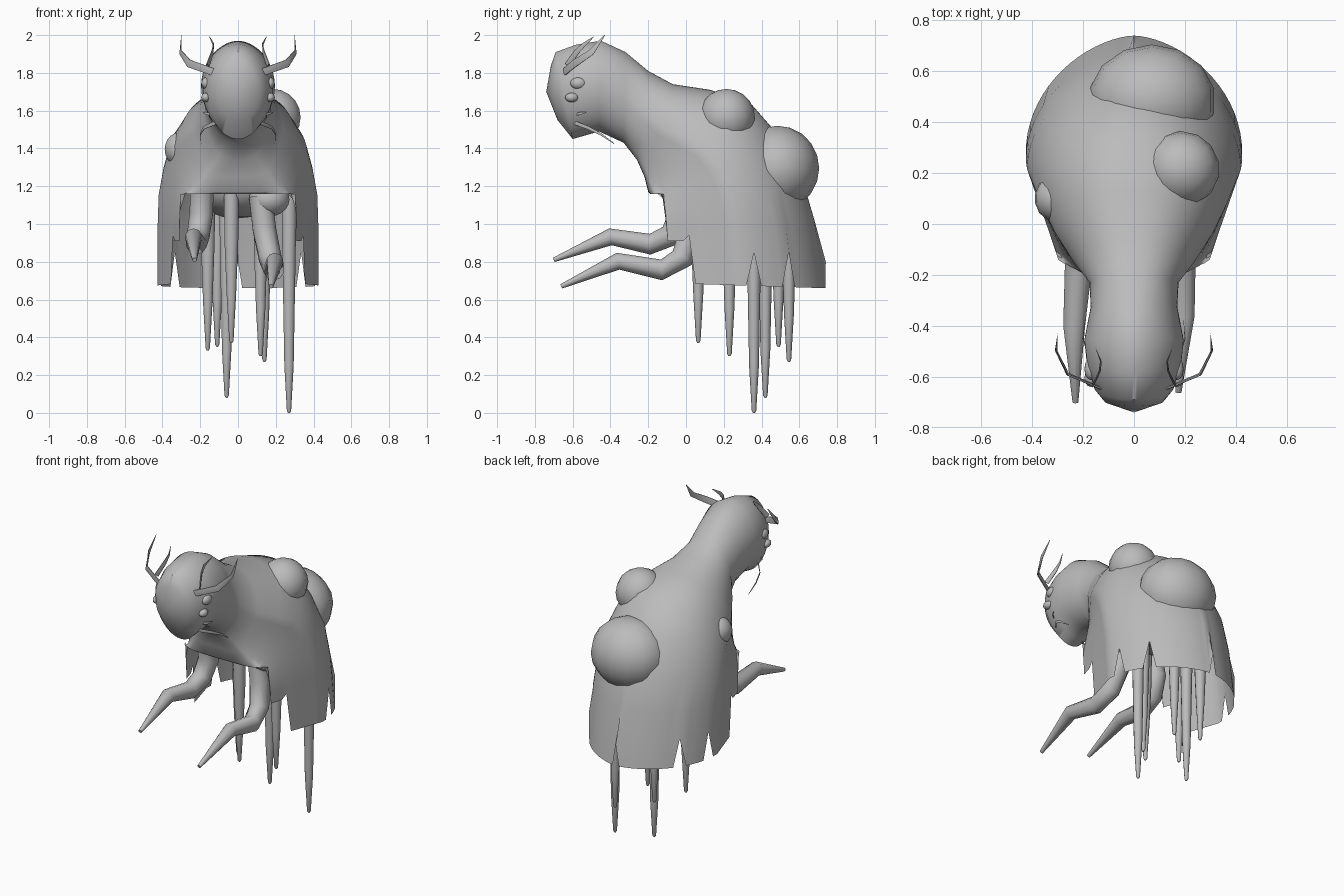
import bpy, bmesh, math
from mathutils import Vector

if "Cube" in bpy.data.objects:
    bpy.data.objects.remove(bpy.data.objects["Cube"])

grey = bpy.data.materials.new("plain grey")
grey.diffuse_color = (0.5, 0.5, 0.5, 1)
grey.use_nodes = True
grey.node_tree.nodes["Principled BSDF"].inputs["Base Color"].default_value = grey.diffuse_color


def finish(bm, name, angle=50):
    bmesh.ops.recalc_face_normals(bm, faces=bm.faces[:])
    me = bpy.data.meshes.new(name)
    bm.to_mesh(me)
    bm.free()
    me.materials.append(grey)
    ob = bpy.data.objects.new(name, me)
    bpy.context.collection.objects.link(ob)
    bpy.ops.object.select_all(action='DESELECT')
    ob.select_set(True)
    bpy.context.view_layer.objects.active = ob
    bpy.ops.object.shade_smooth_by_angle(angle=math.radians(angle))
    return ob


def bridge(bm, rings):
    for r, s in zip(rings, rings[1:]):
        n = len(r)
        for j in range(n):
            bm.faces.new((r[j], r[(j + 1) % n], s[(j + 1) % n], s[j]))


def tube(name, pts, radii, sides=10, flat=1.0, ref=(1, 0, 0)):
    """Tapered tube along a path; flat < 1 squeezes it into a blade."""
    bm = bmesh.new()
    pts = [Vector(p) for p in pts]
    rings = []
    for i, p in enumerate(pts):
        t = (pts[min(i + 1, len(pts) - 1)] - pts[max(i - 1, 0)]).normalized()
        side = t.cross(Vector(ref)).normalized()
        up = side.cross(t)
        rings.append([bm.verts.new(p + side * radii[i] * flat * math.cos(a) + up * radii[i] * math.sin(a))
                      for a in (2 * math.pi * k / sides for k in range(sides))])
    bridge(bm, rings)
    bm.faces.new(rings[0])
    bm.faces.new(rings[-1])
    return finish(bm, name)


def ellipsoid(name, loc, size, u=14, v=10):
    bm = bmesh.new()
    bmesh.ops.create_uvsphere(bm, u_segments=u, v_segments=v, radius=1)
    for vert in bm.verts:
        vert.co = Vector([c * s + l for c, s, l in zip(vert.co, size, loc)])
    return finish(bm, name)


# Hooded cloak: rings of back (y, z), front (y, z), half width, front boxiness, back power
RINGS = [
    (-0.715, 1.84, -0.68, 1.55, 0.115, 0, 1),
    (-0.69, 1.91, -0.60, 1.45, 0.155, 0, 1.1),
    (-0.58, 1.95, -0.53, 1.47, 0.185, 0, 1.1),
    (-0.45, 1.97, -0.46, 1.49, 0.195, 0, 1.1),
    (-0.32, 1.91, -0.33, 1.43, 0.17, 0, 1),
    (-0.20, 1.81, -0.26, 1.34, 0.175, 0.3, 0.9),
    (-0.07, 1.74, -0.22, 1.25, 0.24, 0.9, 0.9),
    (0.13, 1.71, -0.20, 1.17, 0.31, 1, 0.85),
    (0.35, 1.63, -0.19, 1.13, 0.365, 1, 0.95),
    (0.49, 1.47, -0.18, 1.10, 0.395, 1, 1.05),
    (0.61, 1.26, -0.18, 1.05, 0.42, 1, 1.15),
    (0.68, 1.02, -0.18, 0.98, 0.425, 1, 1.2),
    (0.74, 0.66, -0.18, 0.69, 0.425, 1, 1.2),
]
N = 72


def ring_point(ring, j):
    ty, tz, by, bz, hw, box, power = ring
    a = 2 * math.pi * j / N
    c, s = math.cos(a), abs(math.sin(a))
    if s < 1e-6:
        w = 0
    elif c < 0:     # front half: blend of ellipse and tapered box
        w = (1 - box) * s + box * min(s ** 0.4, 1 + 0.33 * c)
    else:
        w = s ** power
    x = hw * w * (1 if j < N / 2 else -1)
    return Vector((x, (ty + by) / 2 + (ty - by) / 2 * c, (tz + bz) / 2 + (tz - bz) / 2 * c))


# Ragged hem height for each column, with torn notches
hem = []
for j in range(N):
    y = ring_point(RINGS[-1], j).y
    hem.append(1.16 if y < -0.1 else 0.91 if y < 0.01 else 0.64)
for y0, z0 in ((0.03, 0.94), (0.35, 0.85), (0.54, 0.85)):
    j = min(range(N // 2), key=lambda k: abs(ring_point(RINGS[-1], k).y - y0))
    hem[j] = hem[N - j] = z0
hem[0] = 0.8

bm = bmesh.new()
loops = []
for ring in RINGS:
    loop = []
    for j in range(N):
        co = ring_point(ring, j)
        co.z = max(co.z, hem[j])
        loop.append(bm.verts.new(co))
    loops.append(loop)
bridge(bm, loops)
tip = bm.verts.new((0, -0.74, 1.70))
for j in range(N):
    bm.faces.new((tip, loops[0][(j + 1) % N], loops[0][j]))
bmesh.ops.remove_doubles(bm, verts=bm.verts[:], dist=0.002)
bmesh.ops.dissolve_degenerate(bm, edges=bm.edges[:], dist=0.001)
finish(bm, "hooded_cloak")

# Shoulder ball and inner body seen under the hem, and lumps on the back
ellipsoid("inner_body", (0, 0.30, 1.2), (0.27, 0.28, 0.17))
ellipsoid("shoulder_ball", (0.165, 0.06, 1.13), (0.11, 0.11, 0.09))
ellipsoid("large_back_lump", (0.07, 0.485, 1.295), (0.25, 0.22, 0.225))
ellipsoid("shoulder_lump", (0.185, 0.215, 1.565), (0.15, 0.15, 0.15))
ellipsoid("side_lump", (-0.31, 0.10, 1.395), (0.08, 0.09, 0.09))

# Two bent arms reaching forward
ARM_R = (0.065, 0.065, 0.062, 0.055, 0.045, 0.012)
tube("left_arm", [(-0.19, -0.06, 1.2), (-0.195, -0.03, 1.05), (-0.21, -0.08, 0.94), (-0.22, -0.19, 0.893),
                  (-0.235, -0.40, 0.932), (-0.23, -0.70, 0.81)], ARM_R)
tube("right_arm", [(0.12, 0.03, 1.15), (0.14, 0.03, 0.97), (0.17, -0.02, 0.82), (0.19, -0.13, 0.757),
                   (0.195, -0.36, 0.803), (0.175, -0.66, 0.67)], ARM_R)

# Hanging tentacle legs
LEGS = [(0.27, 0.36, 0.0), (-0.06, 0.42, 0.08), (-0.035, 0.065, 0.37), (0.12, 0.23, 0.30),
        (0.14, 0.545, 0.27), (-0.11, 0.49, 0.35), (-0.16, 0.23, 0.33)]
for i, (x, y, z) in enumerate(LEGS):
    tube("tentacle_leg_%d" % (i + 1), [(x, y, 1.2), (x, y, 0.9), (x, y, z + 0.25), (x, y, z + 0.012), (x, y, z)],
         (0.042, 0.038, 0.026, 0.012, 0.005))

# Paired eyes, antennae, feelers and mandibles
for s, side in ((-1, "left"), (1, "right")):
    ellipsoid(side + "_upper_eye", (s * 0.17, -0.57, 1.745), (0.025, 0.043, 0.031), 12, 8)
    ellipsoid(side + "_lower_eye", (s * 0.17, -0.605, 1.67), (0.025, 0.035, 0.025), 12, 8)
    for name, pts, radii in (
        ("outer_antenna", [(0.12, -0.65, 1.80), (0.26, -0.59, 1.85), (0.305, -0.50, 1.91), (0.30, -0.43, 2.0)],
         (0.022, 0.024, 0.018, 0.002)),
        ("inner_antenna", [(0.16, -0.63, 1.84), (0.135, -0.58, 1.91), (0.13, -0.54, 1.95), (0.15, -0.49, 1.99)],
         (0.018, 0.016, 0.012, 0.002)),
        ("cheek_feeler", [(0.13, -0.59, 1.58), (0.17, -0.56, 1.585), (0.185, -0.53, 1.59)],
         (0.01, 0.008, 0.002)),
        ("mandible", [(0.11, -0.60, 1.54), (0.18, -0.52, 1.51), (0.20, -0.45, 1.475), (0.195, -0.38, 1.425)],
         (0.012, 0.01, 0.007, 0.002)),
    ):
        tube(side + "_" + name, [(s * x, y, z) for x, y, z in pts], radii, 6, 0.25, (0, 0, 1))
